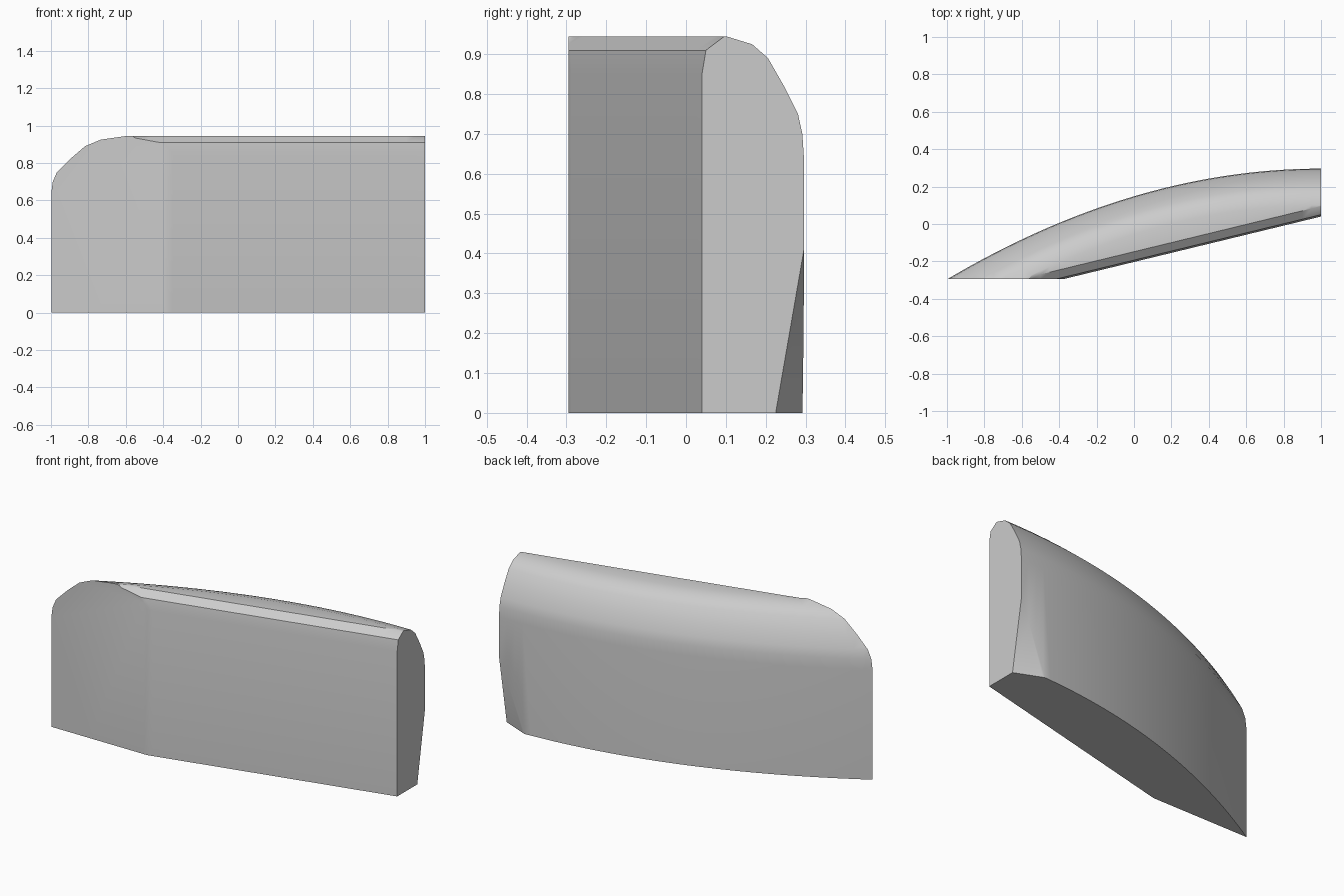
import bpy, bmesh, math
from mathutils import Vector

if "Cube" in bpy.data.objects:
    bpy.data.objects.remove(bpy.data.objects["Cube"], do_unlink=True)

# Colour
grey = bpy.data.materials.new("light grey")
grey.use_nodes = True
colour = (0.6, 0.6, 0.6, 1)
grey.diffuse_color = colour
grey.node_tree.nodes["Principled BSDF"].inputs["Base Color"].default_value = colour

# Inset from the wall and height, for the rounded shoulders
FRONT = [(0, 0), (0, 0.85), (0.01, 0.91), (0.055, 0.944)]
BACK = [(0.195, 0.945), (0.13, 0.925), (0.09, 0.89), (0.05, 0.82),
        (0.015, 0.75), (0.004, 0.7), (0, 0.64), (0, 0)]


def section(x):
    """Upright slice between the straight front and the curved back."""
    front_y = 0.04 + 0.243 * (x - 1) - 0.8 * max(0, -0.55 - x)
    back_y = 0.296 - 0.148 * (1 - x) ** 2
    stretch = math.hypot(1, 0.296 * (1 - x))
    return ([(x, front_y + d, z) for d, z in FRONT]
            + [(x, back_y - d * stretch, z) for d, z in BACK])


def slice_off(bm, point, normal):
    """Cut away the side the normal points to and cap the opening."""
    geom = bm.verts[:] + bm.edges[:] + bm.faces[:]
    cut = bmesh.ops.bisect_plane(bm, geom=geom, plane_co=point, plane_no=normal,
                                 clear_outer=True, dist=1e-5)
    edges = [e for e in cut["geom_cut"] if isinstance(e, bmesh.types.BMEdge)]
    bmesh.ops.holes_fill(bm, edges=[e for e in edges if e.is_boundary], sides=0)


# Swept body
bm = bmesh.new()
steps = 40
rings = [[bm.verts.new(p) for p in section(-1 + 2 * i / steps)]
         for i in range(steps + 1)]
for a, b in zip(rings, rings[1:]):
    for j in range(len(a)):
        k = (j + 1) % len(a)
        bm.faces.new((a[j], a[k], b[k], b[j]))
bm.faces.new(rings[0])
bm.faces.new(rings[-1][::-1])
bmesh.ops.recalc_face_normals(bm, faces=bm.faces[:])

# Flat front cut at the tapered end
slice_off(bm, Vector((0, -0.295, 0)), Vector((0, -1, 0)))

# Slanted cut at the lower back corner
a, b, c = Vector((1, 0.296, 0.41)), Vector((1, 0.225, 0)), Vector((0.84, 0.2922, 0))
normal = (b - a).cross(c - a)
if normal.y < 0:
    normal.negate()
slice_off(bm, a, normal.normalized())

bmesh.ops.dissolve_degenerate(bm, edges=bm.edges[:], dist=1e-4)
bmesh.ops.recalc_face_normals(bm, faces=bm.faces[:])
mesh = bpy.data.meshes.new("curved_panel")
bm.to_mesh(mesh)
bm.free()
mesh.materials.append(grey)
panel = bpy.data.objects.new("curved_panel", mesh)
bpy.context.collection.objects.link(panel)

# Smooth shading with sharp ends
bpy.ops.object.select_all(action="DESELECT")
panel.select_set(True)
bpy.context.view_layer.objects.active = panel
bpy.ops.object.shade_smooth_by_angle(angle=math.radians(35))
